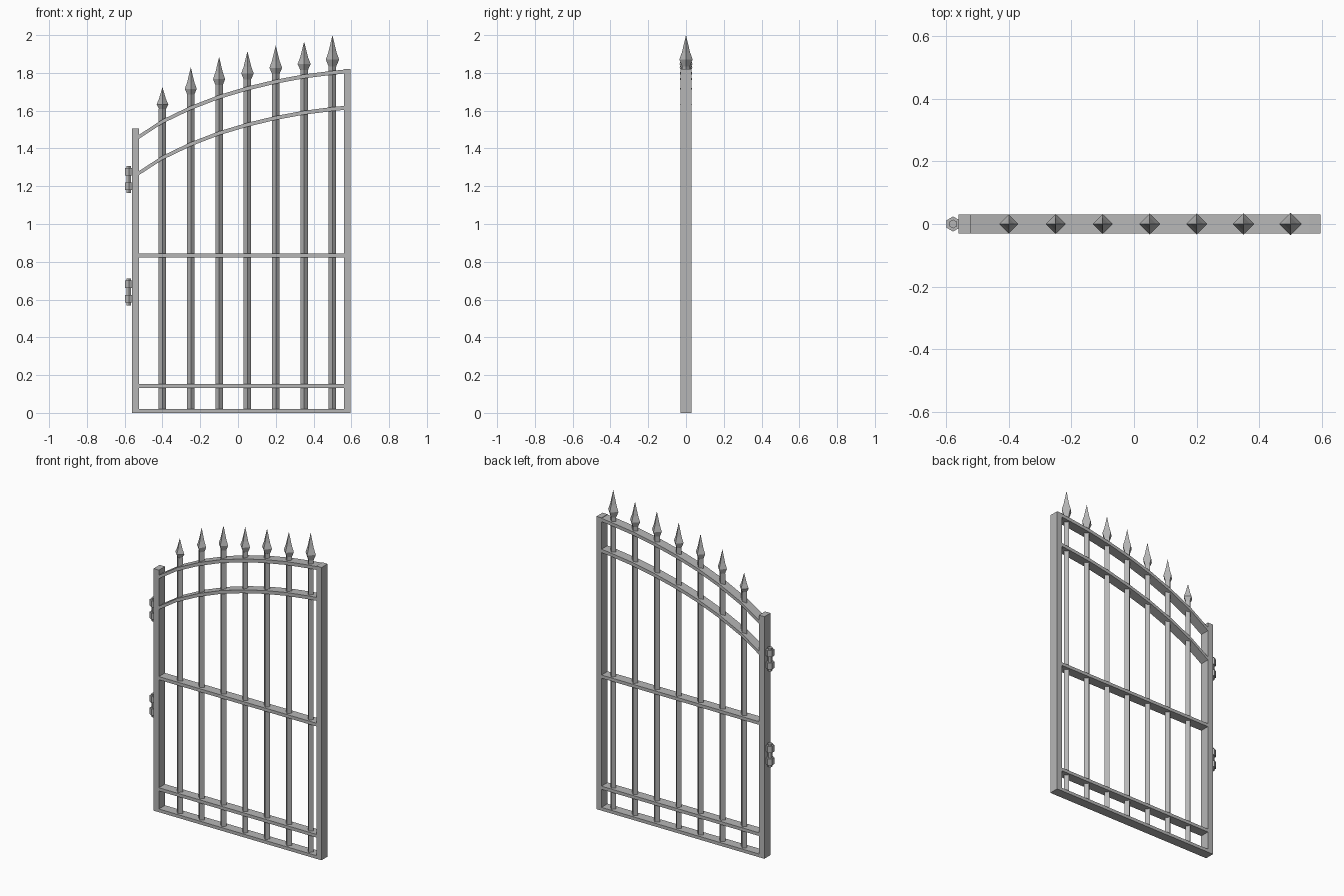
import bpy, bmesh, math

cube = bpy.data.objects.get("Cube")
if cube:
    bpy.data.objects.remove(cube, do_unlink=True)

iron = bpy.data.materials.new("grey_iron")
iron.use_nodes = True
GREY = (0.47, 0.47, 0.47, 1)
iron.diffuse_color = GREY
iron.node_tree.nodes["Principled BSDF"].inputs["Base Color"].default_value = GREY


def finish(name, bm):
    bmesh.ops.recalc_face_normals(bm, faces=bm.faces)
    mesh = bpy.data.meshes.new(name)
    bm.to_mesh(mesh)
    bm.free()
    mesh.materials.append(iron)
    obj = bpy.data.objects.new(name, mesh)
    bpy.context.collection.objects.link(obj)


def slab(name, outline, half_depth=0.03):
    """Extrude an x-z outline symmetrically along y."""
    bm = bmesh.new()
    face = bm.faces.new([bm.verts.new((x, -half_depth, z)) for x, z in outline])
    moved = bmesh.ops.extrude_face_region(bm, geom=[face])["geom"]
    bmesh.ops.translate(bm, vec=(0, 2 * half_depth, 0),
                        verts=[v for v in moved if isinstance(v, bmesh.types.BMVert)])
    finish(name, bm)


def box(name, x0, x1, z0, z1):
    slab(name, [(x0, z0), (x1, z0), (x1, z1), (x0, z1)])


def lathe(name, x, profile, sides, turn=0.0):
    """Stack polygon rings of (radius, z) around a vertical axis; ends are capped."""
    bm = bmesh.new()
    rings = []
    for r, z in profile:
        angles = [turn + 2 * math.pi * i / sides for i in range(sides)]
        rings.append([bm.verts.new((x + r * math.cos(a), r * math.sin(a), z)) for a in angles])
    for low, high in zip(rings, rings[1:]):
        for i in range(sides):
            j = (i + 1) % sides
            bm.faces.new((low[i], low[j], high[j], high[i]))
    bm.faces.new(rings[0])
    bm.faces.new(rings[-1])
    bmesh.ops.remove_doubles(bm, verts=bm.verts, dist=1e-5)
    finish(name, bm)


# Posts
LEFT, RIGHT = -0.523, 0.56
box("hinge_post", -0.56, LEFT, 0, 1.505)
box("latch_post", RIGHT, 0.595, 0, 1.82)

# Straight rails
for name, z in (("bottom_rail", 0), ("lower_rail", 0.132), ("middle_rail", 0.823)):
    box(name, LEFT, RIGHT, z, z + 0.02)

# Arched rails, kinked at each bar
bar_x = [-0.4 + 0.15 * i for i in range(7)]
arch_x = [LEFT] + bar_x + [RIGHT]
arch_z = [1.473, 1.553, 1.625, 1.683, 1.728, 1.764, 1.792, 1.811, 1.817]
for name, drop in (("upper_arch", 0), ("lower_arch", 0.192)):
    top = [(x, z - drop) for x, z in zip(arch_x, arch_z)]
    under = [(x, z - 0.021) for x, z in reversed(top)]
    slab(name, top + under)

# Diamond bars with spear finials
tips = [1.725, 1.83, 1.885, 1.915, 1.945, 1.965, 2.0]
heights = [0.12, 0.15, 0.155, 0.155, 0.155, 0.155, 0.17]
spear = [(0.11, 0), (0.21, 0.24), (0.13, 0.46), (0, 1)]
for i, (x, tip, h) in enumerate(zip(bar_x, tips, heights)):
    base = tip - h
    lathe(f"bar_{i + 1}", x, [(0.02, 0.01), (0.02, base + 0.005)], 4)
    wide = 0.15 + 0.0035 * i - 0.003
    lathe(f"finial_{i + 1}", x, [(r * wide, base + t * h) for r, t in spear], 4)

# Hinges: hexagonal pin with two knuckles
for name, z in (("lower_hinge", 0.64), ("upper_hinge", 1.236)):
    lathe(name + "_pin", -0.578, [(0.014, z - 0.072), (0.014, z + 0.072)], 6, math.pi / 6)
    for side, dz in (("bottom", -0.036), ("top", 0.041)):
        lathe(f"{name}_{side}_knuckle", -0.578,
              [(0.024, z + dz - 0.02), (0.024, z + dz + 0.02)], 6, math.pi / 6)
